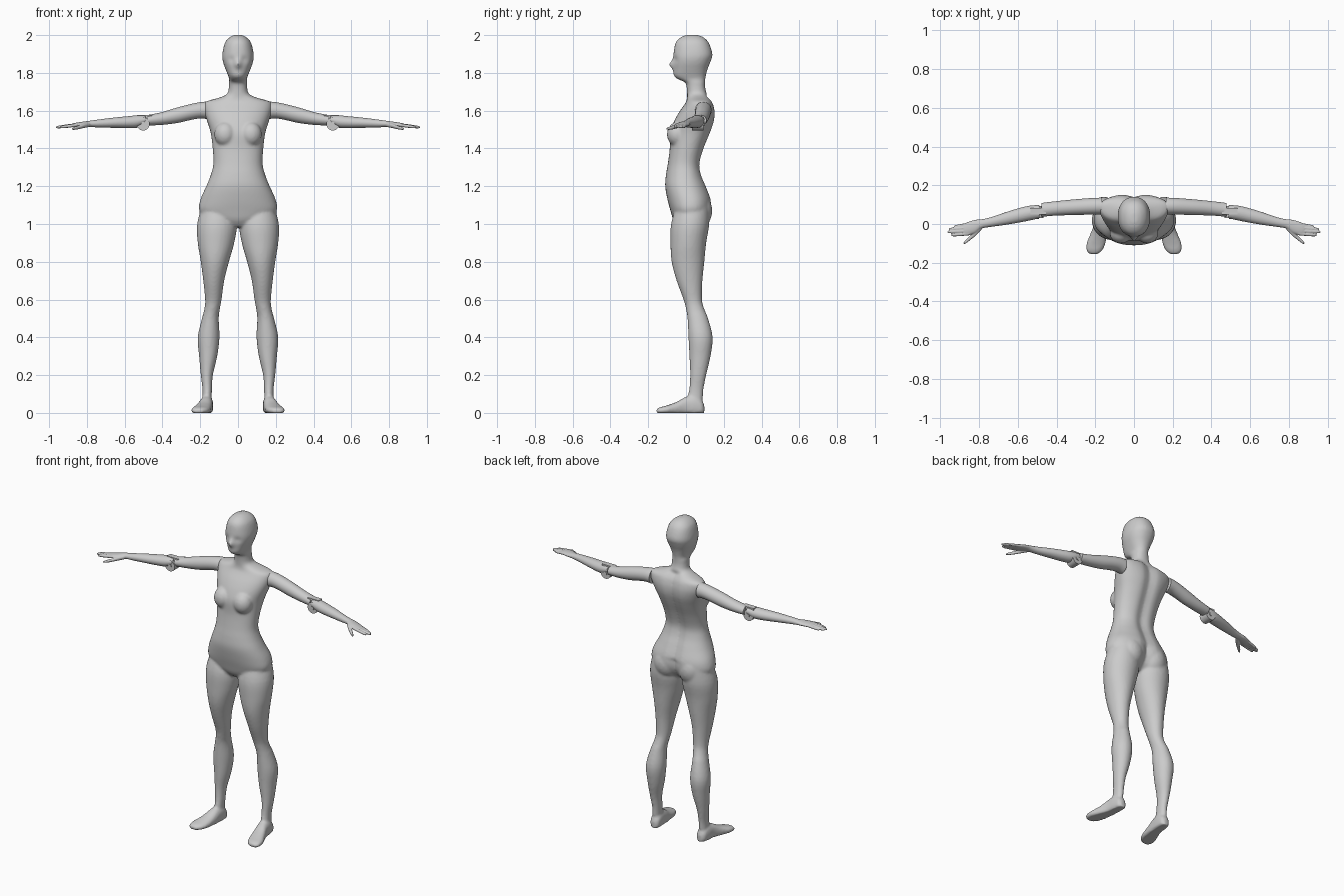
import bpy, bmesh
from math import sin, cos, pi, exp, copysign
from mathutils import Matrix, Vector


def spline(rows, sub=4):
    """Catmull-Rom through tuples of numbers."""
    out = []
    for i in range(len(rows) - 1):
        p = [rows[max(0, min(len(rows) - 1, i + k))] for k in (-1, 0, 1, 2)]
        for s in range(sub):
            t = s / sub
            out.append([0.5 * (2 * b + (c - a) * t + (2 * a - 5 * b + 4 * c - d) * t * t
                               + (3 * b - a - 3 * c + d) * t ** 3) for a, b, c, d in zip(*p)])
    return out + [list(rows[-1])]


def loft(bm, rows, axis, n=28, power=1.0, side=1):
    """Skin rings (x, y, z, ra, rb_low, rb_high) whose plane is normal to axis."""
    ia, ib = {'x': (1, 2), 'y': (0, 2), 'z': (0, 1)}[axis]
    rings = []
    for r in spline(rows):
        ring = []
        for k in range(n):
            c, s = cos(2 * pi * k / n), sin(2 * pi * k / n)
            co = list(r[:3])
            co[ia] += r[3] * copysign(abs(c) ** power, c)
            co[ib] += (r[5] if s > 0 else r[4]) * copysign(abs(s) ** power, s)
            co[0] *= side
            ring.append(bm.verts.new(co))
        rings.append(ring)
    for a, b in zip(rings, rings[1:]):
        for k in range(n):
            bm.faces.new((a[k], a[(k + 1) % n], b[(k + 1) % n], b[k]))
    bm.faces.new(rings[0])
    bm.faces.new(rings[-1][::-1])


def ball(bm, centre, size):
    m = Matrix.Translation(centre) @ Matrix.Diagonal((*size, 1))
    bmesh.ops.create_uvsphere(bm, u_segments=24, v_segments=16, radius=1, matrix=m)


def finish(bm, name, voxel=None, smooth=0):
    bmesh.ops.recalc_face_normals(bm, faces=bm.faces)
    me = bpy.data.meshes.new(name)
    bm.to_mesh(me)
    bm.free()
    ob = bpy.data.objects.new(name, me)
    bpy.context.collection.objects.link(ob)
    if voxel:
        m = ob.modifiers.new("fuse", 'REMESH')
        m.mode, m.voxel_size, m.use_smooth_shade = 'VOXEL', voxel, True
        m = ob.modifiers.new("soften", 'SMOOTH')
        m.factor, m.iterations = 0.5, smooth
    else:
        bpy.ops.object.select_all(action='DESELECT')
        ob.select_set(True)
        bpy.context.view_layer.objects.active = ob
        bpy.ops.object.shade_smooth_by_angle(angle=0.7)
    return ob


# Head, neck and torso: z, half width, front y, back y, y of widest point
body_rows = [
    (2.002, .015, .01, .055, .03), (1.99, .042, -.025, .09, .035), (1.96, .069, -.055, .12, .04),
    (1.90, .083, -.066, .14, .04), (1.86, .080, -.067, .13, .035), (1.82, .066, -.066, .114, .03),
    (1.785, .052, -.064, .105, .03), (1.765, .046, -.040, .102, .04), (1.75, .048, -.005, .101, .05),
    (1.72, .049, .004, .102, .055), (1.69, .057, .006, .110, .06), (1.67, .095, .006, .123, .075),
    (1.65, .165, .002, .138, .09), (1.63, .181, -.010, .148, .09), (1.59, .177, -.038, .156, .08),
    (1.54, .162, -.065, .152, .06), (1.48, .144, -.085, .132, .04), (1.40, .134, -.086, .100, .01),
    (1.32, .130, -.096, .078, -.005), (1.26, .144, -.106, .086, -.005), (1.20, .168, -.110, .110, .0),
    (1.13, .199, -.098, .135, .02), (1.07, .205, -.082, .137, .02), (1.02, .160, -.066, .115, .02),
    (.985, .07, -.04, .08, .02)]
bm = bmesh.new()
loft(bm, [(0, w, z, h, w - f, b - w) for z, h, f, b, w in body_rows], 'z', 48, 0.9)

# Nose ridge, spine and seat grooves
for v in bm.verts:
    x, y, z = v.co
    if z > 1.76 and y < 0:
        v.co.y -= .026 * exp(-(x / .014) ** 2 - ((z - 1.845) / .022) ** 2)
        v.co.y += .008 * exp(-((abs(x) - .036) / .016) ** 2 - ((z - 1.872) / .015) ** 2)
    if z < 1.68 and y > .04:
        v.co.y -= .018 * exp(-(x / .035) ** 2) * (1.5 if z < 1.12 else 1)

for s in (1, -1):
    # Bust and seat
    ball(bm, (s * .068, -.045, 1.475), (.058, .056, .065))
    ball(bm, (s * .085, .055, 1.07), (.085, .084, .10))
    # Legs: z, inner x, outer x, front y, back y
    legs = [(1.10, .03, .19, -.05, .12), (1.0, .006, .216, -.079, .123), (.9, .020, .213, -.082, .107),
            (.8, .048, .197, -.076, .097), (.7, .073, .184, -.05, .087), (.6, .087, .174, -.013, .085),
            (.55, .096, .178, .0, .097), (.5, .102, .191, .008, .117), (.4, .098, .213, .013, .141),
            (.3, .110, .206, .018, .130), (.2, .133, .197, .022, .107), (.12, .138, .188, .016, .092),
            (.05, .140, .190, .0, .088)]
    loft(bm, [((a + b) / 2, (f + k) / 2, z, (b - a) / 2, (k - f) / 2, (k - f) / 2)
              for z, a, b, f, k in legs], 'z', 32, 1, s)
    # Feet: x, y, half width, height
    feet = [(.163, .097, .012, .04), (.163, .085, .028, .065), (.165, .05, .034, .09),
            (.170, .0, .036, .085), (.182, -.05, .043, .058), (.196, -.10, .049, .040),
            (.205, -.137, .041, .030), (.208, -.157, .018, .020)]
    loft(bm, [(x, y, h * .4, w, h * .6, h * .6) for x, y, w, h in feet], 'y', 28, .85, s)
for v in bm.verts:
    v.co.z = max(v.co.z, 0)
finish(bm, "body", .008, 4)


def tube(bm, pts, side, n=24):
    """Tube along x: x, y, z, y radius, z radius."""
    loft(bm, [(*p, p[-1]) for p in pts], 'x', n, 1, side)


for s, tag in ((1, "left"), (-1, "right")):
    # Upper arm
    bm = bmesh.new()
    tube(bm, [(.165, .092, 1.602, .044, .046), (.20, .092, 1.602, .043, .043), (.25, .090, 1.593, .042, .042),
              (.32, .086, 1.576, .040, .041), (.40, .081, 1.559, .037, .034),
              (.46, .075, 1.551, .036, .029), (.478, .073, 1.55, .035, .028)], s)
    finish(bm, tag + "_upper_arm")

    # Elbow hinge, pin and tongue
    turn = Matrix.Rotation(pi / 2, 4, 'X')
    for name, rad, depth in (("elbow_hinge", .034, .060), ("elbow_pin", .011, .070)):
        bm = bmesh.new()
        bmesh.ops.create_cone(bm, cap_ends=True, segments=32, radius1=rad, radius2=rad, depth=depth,
                              matrix=Matrix.Translation((s * .502, .062, 1.529)) @ turn)
        finish(bm, tag + "_" + name)
    bm = bmesh.new()
    bmesh.ops.create_cube(bm, size=1, matrix=Matrix.Translation((s * .495, .066, 1.556))
                          @ Matrix.Diagonal((.08, .034, .044, 1)))
    finish(bm, tag + "_elbow_tongue")

    # Forearm, palm, fingers and thumb
    bm = bmesh.new()
    tube(bm, [(.488, .064, 1.553, .034, .022), (.53, .058, 1.543, .038, .033), (.58, .048, 1.539, .038, .032),
              (.66, .029, 1.536, .033, .027), (.74, .010, 1.532, .025, .021), (.79, .0, 1.530, .024, .016),
              (.82, -.012, 1.528, .034, .014), (.86, -.024, 1.524, .034, .012),
              (.88, -.029, 1.522, .028, .009)], s)
    for y0, x1, y1, r in ((.0, .931, -.014, .0075), (-.018, .956, -.027, .0085),
                          (-.035, .964, -.041, .0085), (-.050, .944, -.058, .008)):
        pts = [Vector((.85, y0, 1.525)).lerp(Vector((x1, y1, 1.512)), t) for t in (0, .4, .75, .95, 1)]
        tube(bm, [(*p, r * k, r * k) for p, k in zip(pts, (1.1, 1.1, 1, .75, .35))], s, 12)
    tube(bm, [(.785, -.012, 1.526, .014, .012), (.815, -.042, 1.520, .016, .012), (.842, -.067, 1.512, .013, .010),
              (.868, -.090, 1.506, .010, .008), (.881, -.101, 1.503, .005, .004)], s, 14)
    finish(bm, tag + "_forearm_and_hand", .0035, 2)
